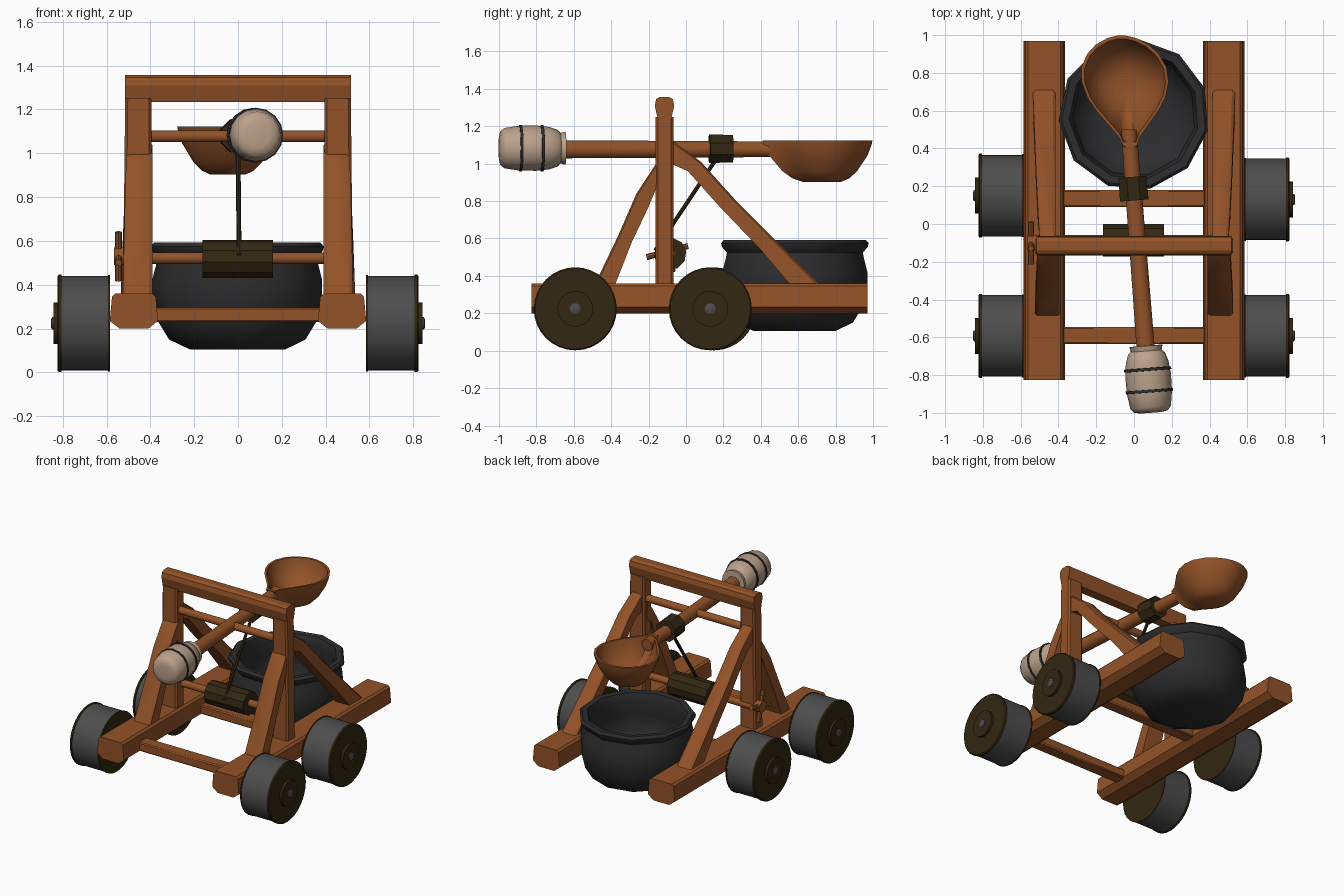
import bpy, bmesh, math
from mathutils import Vector

cube = bpy.data.objects.get("Cube")
if cube:
    bpy.data.objects.remove(cube, do_unlink=True)


def material(name, color):
    m = bpy.data.materials.new(name)
    m.use_nodes = True
    m.diffuse_color = (*color, 1)
    bsdf = m.node_tree.nodes["Principled BSDF"]
    bsdf.inputs["Base Color"].default_value = (*color, 1)
    bsdf.inputs["Roughness"].default_value = 0.8
    return m


WOOD = material("warm wood", (0.29, 0.085, 0.021))
DARK = material("dark brown", (0.032, 0.02, 0.006))
GREY = material("wheel grey", (0.075, 0.075, 0.075))
IRON = material("black iron", (0.026, 0.026, 0.028))
CLOTH = material("pale barrel", (0.5, 0.36, 0.26))


def loft(name, rings, mat, angle=35):
    """Skin equal-length rings of points and cap both ends."""
    bm = bmesh.new()
    vs = [[bm.verts.new(p) for p in ring] for ring in rings]
    n = len(vs[0])
    for a, b in zip(vs, vs[1:]):
        for i in range(n):
            j = (i + 1) % n
            bm.faces.new((a[i], a[j], b[j], b[i]))
    bm.faces.new(vs[0])
    bm.faces.new(vs[-1])
    bmesh.ops.recalc_face_normals(bm, faces=bm.faces)
    mesh = bpy.data.meshes.new(name)
    bm.to_mesh(mesh)
    bm.free()
    mesh.materials.append(mat)
    mesh.shade_smooth()
    mesh.set_sharp_from_angle(angle=math.radians(angle))
    obj = bpy.data.objects.new(name, mesh)
    bpy.context.collection.objects.link(obj)
    return obj


def lathe(name, profile, mat, center, axis, n=24, phase=0.0, angle=35):
    """Revolve (radius, offset) pairs around an axis through center."""
    d = Vector(axis).normalized()
    u = d.orthogonal().normalized() if abs(d.z) < 0.99 else Vector((1, 0, 0))
    w = d.cross(u)
    rings = []
    for r, t in profile:
        ring = []
        for i in range(n):
            a = phase + math.tau * i / n
            ring.append(Vector(center) + d * t + (u * math.cos(a) + w * math.sin(a)) * r)
        rings.append(ring)
    return loft(name, rings, mat, angle)


def rod(name, p, q, r, mat, n=12, phase=0.0):
    p, q = Vector(p), Vector(q)
    return lathe(name, [(r, 0), (r, (q - p).length)], mat, p, q - p, n, phase)


def box(name, lo, hi, mat, bevel=0.0):
    rings = [[(x, lo[1], lo[2]), (x, hi[1], lo[2]), (x, hi[1], hi[2]), (x, lo[1], hi[2])]
             for x in (lo[0], hi[0])]
    obj = loft(name, rings, mat)
    if bevel:
        mod = obj.modifiers.new("bevel", "BEVEL")
        mod.width = bevel
        mod.segments = 1
    return obj


# Side frames: rail, post and two curved braces on each side
RAIL = [(0.41, 0.2), (0.54, 0.2), (0.585, 0.235), (0.575, 0.345), (0.56, 0.36),
        (0.39, 0.36), (0.375, 0.345), (0.365, 0.235)]
BACK = [((-0.08, 1.13), (-0.08, 1.0)), ((0.08, 1.01), (0.01, 0.96)),
        ((0.26, 0.81), (0.18, 0.77)), ((0.47, 0.6), (0.39, 0.55)),
        ((0.72, 0.35), (0.56, 0.35))]
FRONT = [((-0.1, 1.05), (-0.1, 0.93)), ((-0.16, 1.0), (-0.15, 0.89)),
         ((-0.265, 0.84), (-0.2, 0.77)), ((-0.365, 0.61), (-0.29, 0.58)),
         ((-0.49, 0.35), (-0.38, 0.35))]


def brace(name, pairs, s, inner, top, bottom):
    rings = []
    for i, (o, k) in enumerate(pairs):
        x = top + (bottom - top) * i / (len(pairs) - 1)
        edge = x - 0.015
        mid = (o[0] * 0.9 + k[0] * 0.1, o[1] * 0.9 + k[1] * 0.1)
        rings.append([(s * inner, *k), (s * inner, *mid), (s * (inner + 0.015), *o),
                      (s * edge, *o), (s * x, *mid), (s * x, *k)])
    loft(name, rings, WOOD, 30)


for side, s in (("left", 1), ("right", -1)):
    loft(side + "_rail", [[(s * x, y, z) for x, z in RAIL] for y in (-0.825, 0.97)], WOOD, 20)
    post = []
    for z, a, b in ((0.3, 0.395, 0.525), (1.25, 0.395, 0.515)):
        c = 0.012
        post.append([(s * a, -0.163 + c, z), (s * (a + c), -0.163, z), (s * (b - c), -0.163, z),
                     (s * b, -0.163 + c, z), (s * b, -0.067 - c, z), (s * (b - c), -0.067, z),
                     (s * (a + c), -0.067, z), (s * a, -0.067 - c, z)])
    loft(side + "_post", post, WOOD, 30)
    brace(side + "_back_brace", BACK, s, 0.415, 0.5, 0.535)
    brace(side + "_front_brace", FRONT, s, 0.39, 0.505, 0.525)

# Crosswise timbers
BEAM = [(-0.15, 1.235), (-0.08, 1.235), (-0.063, 1.31), (-0.07, 1.345), (-0.09, 1.357),
        (-0.14, 1.357), (-0.16, 1.345), (-0.167, 1.31)]
loft("top_beam", [[(x, y, z) for y, z in BEAM] for x in (-0.515, 0.515)], WOOD, 20)
for name, y in (("front", -0.59), ("back", 0.135)):
    box(name + "_crossbar", (-0.4, y - 0.046, 0.23), (0.4, y + 0.046, 0.297), WOOD, 0.008)
rod("pivot_rod", (-0.41, -0.115, 1.078), (0.41, -0.115, 1.078), 0.028, WOOD)

# Wheels: drum, dark faces, hub and pin
for side, s in (("left", 1), ("right", -1)):
    for end, y in (("front", -0.592), ("back", 0.13 if s > 0 else 0.15)):
        c = (0, y, 0.224)
        ax = (s, 0, 0)
        tag = side + "_" + end
        lathe(tag + "_wheel", [(0.216, 0.592), (0.216, 0.812)], GREY, c, ax, 32)
        lathe(tag + "_inner_face", [(0.22, 0.585), (0.22, 0.593)], DARK, c, ax, 32)
        lathe(tag + "_outer_face", [(0.222, 0.805), (0.222, 0.818), (0.215, 0.824)], DARK, c, ax, 32)
        lathe(tag + "_hub", [(0.095, 0.82), (0.095, 0.842)], DARK, c, ax, 24)
        lathe(tag + "_pin", [(0.03, 0.84), (0.03, 0.848), (0.02, 0.853)], GREY, c, ax, 12)

# Winch with spool, crank and rope
rod("winch_rod", (-0.56, -0.085, 0.522), (0.41, -0.085, 0.522), 0.027, WOOD)
rod("winch_spool", (-0.163, -0.085, 0.518), (0.16, -0.085, 0.518), 0.087, DARK, 10)
hub = Vector((-0.545, -0.1, 0.53))
rod("crank_hub", hub - Vector((0.02, 0, 0)), hub + Vector((0.03, 0, 0)), 0.042, WOOD)
for i in range(2):
    a = math.radians(15 + 90 * i)
    d = Vector((0, math.cos(a), math.sin(a))) * 0.115
    rod("crank_spoke_%d" % (i + 1), hub - d, hub + d, 0.016, WOOD, 8)
rod("rope", (0.005, -0.165, 0.535), (0.0, 0.165, 1.03), 0.011, DARK, 8)


# Throwing arm, set slightly askew
def arm_x(y):
    return 0.011 - 0.077 * y


ARM = [(-0.7, 0.05), (-0.2, 0.047), (0.2, 0.045), (0.5, 0.042)]
rings = []
for y, r in ARM:
    rings.append([(arm_x(y) + r * 1.05 * math.cos(math.tau * (i + 0.5) / 8),
                   y, 1.077 + r * 1.05 * math.sin(math.tau * (i + 0.5) / 8)) for i in range(8)])
loft("throwing_arm", rings, WOOD, 50)
lean = Vector((-0.077, 1, 0))
at = Vector((arm_x(0), 0, 1.08))
lathe("arm_wrap", [(0.082, 0.125), (0.08, 0.25)], DARK, at, lean, 8, math.pi / 8)

# Counterweight barrel and its bands
bar = Vector((0.077, -0.83, 1.083))
lathe("barrel", [(0.055, -0.17), (0.09, -0.163), (0.108, -0.14), (0.12, -0.06), (0.121, 0.03),
                 (0.113, 0.1), (0.098, 0.145), (0.082, 0.158), (0.088, 0.185), (0.05, 0.187)],
      CLOTH, bar, lean, 16, 0, 50)
for i, t in enumerate((-0.055, 0.06)):
    lathe("barrel_band_%d" % (i + 1), [(0.11, t - 0.009), (0.125, t - 0.007),
                                       (0.125, t + 0.007), (0.11, t + 0.009)], IRON, bar, lean, 16)

# Spoon bowl: teardrop outline shrunk into a hollow shell
HALF = [(0.41, 0.035), (0.46, 0.055), (0.53, 0.11), (0.6, 0.165), (0.67, 0.207), (0.75, 0.23),
        (0.83, 0.225), (0.9, 0.19), (0.95, 0.14), (0.985, 0.075), (0.997, 0.025)]
outline = [(w, y) for y, w in HALF] + [(-w, y) for y, w in reversed(HALF)]
LAYERS = [(0.35, 0.903), (0.52, 0.922), (0.68, 0.96), (0.9, 1.045), (0.98, 1.1), (1, 1.123),
          (0.93, 1.123), (0.88, 1.08), (0.75, 1.02), (0.5, 0.96), (0.25, 0.94)]
rings = []
for f, z in LAYERS:
    ring = []
    for w, y in outline:
        yy = 0.74 + (y - 0.74) * f
        ring.append((arm_x(yy) + w * f, yy, z))
    rings.append(ring)
loft("spoon_bowl", rings, WOOD, 50)

# Hollow cauldron
lathe("cauldron", [(0.22, 0.105), (0.315, 0.15), (0.37, 0.24), (0.393, 0.34), (0.393, 0.42),
                   (0.375, 0.49), (0.368, 0.525), (0.395, 0.555), (0.4, 0.575), (0.385, 0.592),
                   (0.345, 0.588), (0.325, 0.53), (0.35, 0.42), (0.345, 0.3), (0.28, 0.19),
                   (0.18, 0.15)], IRON, (0, 0.578, 0), (0, 0, 1), 11, math.radians(-12), 50)
